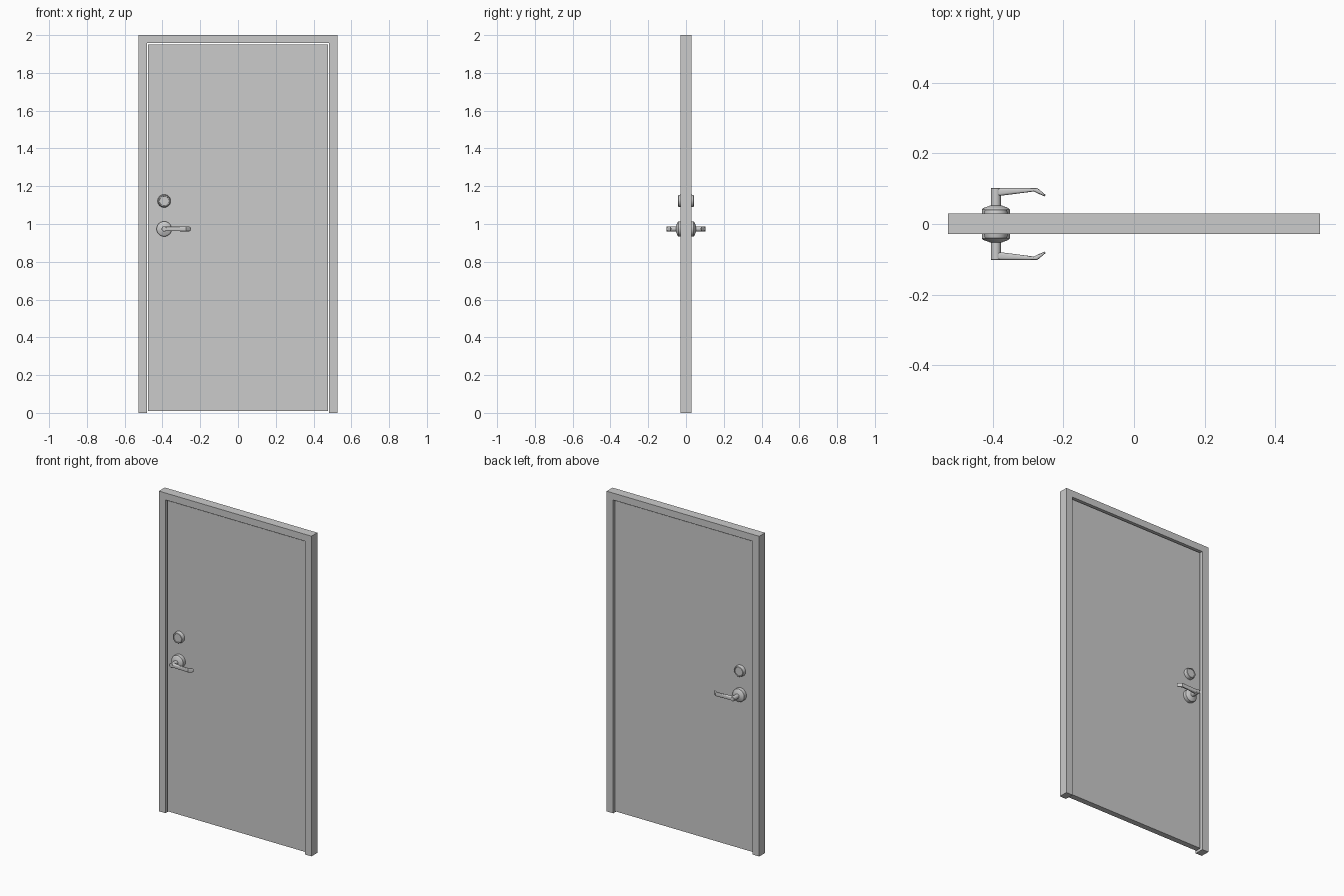
import bpy, bmesh, math
from mathutils import Vector

if "Cube" in bpy.data.objects:
    bpy.data.objects.remove(bpy.data.objects["Cube"])

HX = -0.391            # hardware axis
LEVER_Z, LOCK_Z = 0.974, 1.122


def finish(bm, name, smooth=False):
    bmesh.ops.recalc_face_normals(bm, faces=bm.faces)
    me = bpy.data.meshes.new(name)
    bm.to_mesh(me)
    bm.free()
    ob = bpy.data.objects.new(name, me)
    bpy.context.collection.objects.link(ob)
    if smooth:
        bpy.ops.object.select_all(action='DESELECT')
        ob.select_set(True)
        bpy.context.view_layer.objects.active = ob
        bpy.ops.object.shade_smooth_by_angle(angle=math.radians(35))
    return ob


def extrude_xz(name, pts, y0, y1):
    bm = bmesh.new()
    face = bm.faces.new([bm.verts.new((x, y0, z)) for x, z in pts])
    res = bmesh.ops.extrude_face_region(bm, geom=[face])
    verts = [g for g in res['geom'] if isinstance(g, bmesh.types.BMVert)]
    bmesh.ops.translate(bm, verts=verts, vec=(0, y1 - y0, 0))
    return finish(bm, name)


def loft(name, rings):
    bm = bmesh.new()
    loops = [[bm.verts.new(p) for p in r] for r in rings]
    n = len(loops[0])
    for a, b in zip(loops, loops[1:]):
        for i in range(n):
            j = (i + 1) % n
            bm.faces.new((a[i], a[j], b[j], b[i]))
    bm.faces.new(loops[0])
    bm.faces.new(loops[-1])
    return finish(bm, name, True)


def turned(name, z, profile, side, n=40):
    # profile of (radius, distance from door centre), turned about the y axis
    return loft(name, [[(HX + r * math.cos(2 * math.pi * i / n), side * d,
                         z + r * math.sin(2 * math.pi * i / n)) for i in range(n)]
                       for r, d in profile])


def lever(name, sections, side, n=24):
    # rounded-rectangle sections between an inner and an outer (x, y) point
    rings = []
    for inner, outer, half in sections:
        a, b = Vector(inner), Vector(outer)
        ring = []
        for i in range(n):
            t = 2 * math.pi * (i + 0.5) / n
            c, s = math.cos(t), math.sin(t)
            c = math.copysign(abs(c) ** 0.55, c)
            s = math.copysign(abs(s) ** 0.55, s)
            p = (a + b) / 2 + (b - a) / 2 * c
            ring.append((p.x, side * p.y, LEVER_Z + half * s))
        rings.append(ring)
    return loft(name, rings)


# frame: two jambs and a header in one piece
W, I, T = 0.527, 0.482, 1.957
extrude_xz("door_frame", [(-W, 0), (-I, 0), (-I, T), (I, T), (I, 0), (W, 0), (W, 2), (-W, 2)],
           -0.028, 0.030)

# door leaf, set back from both frame faces
extrude_xz("door_leaf", [(-0.476, 0.01), (0.476, 0.01), (0.476, 1.95), (-0.476, 1.95)],
           -0.017, 0.019)

ROSE = [(0.040, 0.012), (0.040, 0.041), (0.037, 0.044), (0.031, 0.047),
        (0.023, 0.0495), (0.016, 0.053)]
STEM = [(0.014, 0.045), (0.014, 0.1005), (0.0125, 0.102)]
LOCK = [(0.035, 0.012), (0.034, 0.027), (0.031, 0.040), (0.029, 0.0415),
        (0.026, 0.0415), (0.025, 0.038)]
ARM = [((-0.393, 0.076), (-0.393, 0.102), 0.012),
       ((-0.377, 0.080), (-0.377, 0.102), 0.012),
       ((-0.330, 0.086), (-0.330, 0.102), 0.012),
       ((-0.284, 0.092), (-0.274, 0.102), 0.013),
       ((-0.262, 0.082), (-0.257, 0.088), 0.013),
       ((-0.256, 0.079), (-0.251, 0.083), 0.010),
       ((-0.254, 0.078), (-0.250, 0.081), 0.006)]

# matching hardware on the two sides of the door
for label, side in (("front", -1), ("back", 1)):
    turned(f"{label}_handle_rose", LEVER_Z, ROSE, side)
    turned(f"{label}_handle_stem", LEVER_Z, STEM, side, 24)
    lever(f"{label}_lever", ARM, side)
    turned(f"{label}_deadbolt", LOCK_Z, LOCK, side)
